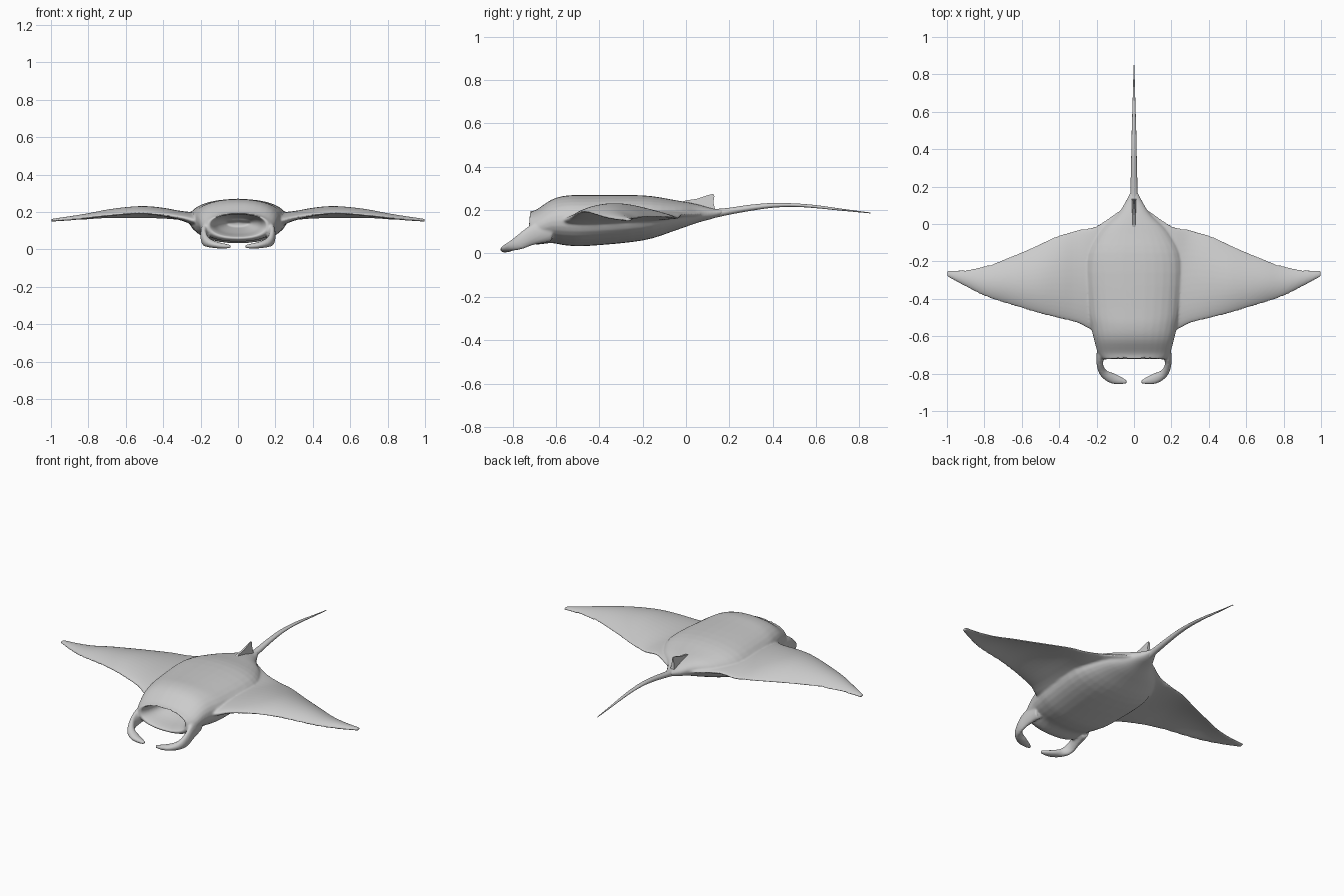
import bpy, bmesh, math
from mathutils import Vector

if "Cube" in bpy.data.objects:
    bpy.data.objects.remove(bpy.data.objects["Cube"])


def smooth_rows(rows, n):
    """Catmull-Rom interpolation of tuples of numbers."""
    out = []
    for i in range(len(rows) - 1):
        p0, p1, p2, p3 = (rows[max(0, min(len(rows) - 1, i + k))] for k in (-1, 0, 1, 2))
        for j in range(n):
            t = j / n
            out.append(tuple(0.5 * (2 * b + (c - a) * t + (2 * a - 5 * b + 4 * c - d) * t * t
                                    + (3 * b - a - 3 * c + d) * t ** 3)
                             for a, b, c, d in zip(p0, p1, p2, p3)))
    out.append(tuple(rows[-1]))
    return out


def loft(bm, rings):
    loops = [[bm.verts.new(p) for p in r] for r in rings]
    for a, b in zip(loops, loops[1:]):
        for i in range(len(a)):
            j = (i + 1) % len(a)
            bm.faces.new((a[i], a[j], b[j], b[i]))
    bm.faces.new(loops[0][::-1])
    bm.faces.new(loops[-1])


def tube(bm, rows, n=4, sides=32, power=1.0, fixed=False):
    """Rows are x, y, z, half width, half height."""
    rows = smooth_rows(rows, n)
    rings = []
    for i, (x, y, z, w, h) in enumerate(rows):
        a, b = rows[max(0, i - 1)], rows[min(len(rows) - 1, i + 1)]
        t = Vector((0, 1, 0)) if fixed else Vector((b[0] - a[0], b[1] - a[1], 0)).normalized()
        side = Vector((t.y, -t.x, 0))
        ring = []
        for k in range(sides):
            u = 2 * math.pi * k / sides
            c, s = math.cos(u), math.sin(u)
            c = math.copysign(abs(c) ** power, c)
            s = math.copysign(abs(s) ** power, s)
            ring.append(Vector((x, y, z)) + side * (w * c) + Vector((0, 0, h * s)))
        rings.append(ring)
    loft(bm, rings)


def finish(bm, name):
    bmesh.ops.recalc_face_normals(bm, faces=bm.faces)
    me = bpy.data.meshes.new(name)
    bm.to_mesh(me)
    bm.free()
    ob = bpy.data.objects.new(name, me)
    bpy.context.collection.objects.link(ob)
    for p in me.polygons:
        p.use_smooth = True
    return ob


body = bmesh.new()

# central body, starting inside the mouth and folding back over the lips
tube(body, [(0, -.52, .14, .06, .02), (0, -.62, .135, .11, .048), (0, -.70, .13, .138, .058),
            (0, -.725, .126, .16, .066), (0, -.69, .122, .193, .08), (0, -.62, .148, .213, .10),
            (0, -.55, .152, .23, .115), (0, -.45, .152, .25, .117), (0, -.2, .164, .26, .104),
            (0, -.05, .176, .19, .07), (0, .05, .184, .09, .043), (0, .12, .184, .045, .024),
            (0, .17, .192, .02, .012)], power=.9, fixed=True)

# wings: x, leading y, trailing y, leading z, trailing z, camber, half thickness
half = [(.2, -.57, -.01, .15, .18, .0, .038), (.3, -.53, -.03, .17, .165, .012, .027),
        (.4, -.505, -.06, .185, .167, .025, .022), (.5, -.48, -.105, .193, .168, .033, .018),
        (.6, -.45, -.15, .19, .168, .03, .017), (.7, -.42, -.19, .18, .167, .025, .015),
        (.8, -.385, -.225, .17, .162, .015, .013), (.9, -.335, -.243, .16, .158, .008, .011),
        (1.0, -.28, -.248, .156, .156, 0, .008)]
rows = [(-r[0],) + r[1:] for r in reversed(half)]
rows += [(0, -.55, .1, .165, .18, 0, .04)] + half
rings = []
for x, y0, y1, z0, z1, cam, th in smooth_rows(rows, 4):
    ring = []
    for k in range(40):
        u = 2 * math.pi * k / 40
        t = .5 - .5 * math.cos(u)
        fat = math.sin(u) * (1.15 - .45 * t)
        ring.append((x, y0 + (y1 - y0) * t, z0 + (z1 - z0) * t + cam * 4 * t * (1 - t) + th * fat))
    rings.append(ring)
loft(body, rings)

# curled head fins
for s in (-1, 1):
    tube(body, [(s * .165, -.62, .105, .03, .05), (s * .178, -.70, .09, .022, .05),
                (s * .182, -.755, .062, .017, .042), (s * .16, -.80, .038, .022, .026),
                (s * .115, -.825, .024, .028, .018), (s * .07, -.838, .018, .02, .013),
                (s * .038, -.845, .016, .008, .008)])

# fuse the overlapping shells into one soft skin
ob = finish(body, "body_and_wings")
m = ob.modifiers.new("fuse", 'REMESH')
m.mode = 'VOXEL'
m.voxel_size = .006
m.use_smooth_shade = True
m = ob.modifiers.new("soften", 'SMOOTH')
m.factor = .5
m.iterations = 6

# tail
bm = bmesh.new()
tube(bm, [(0, .06, .18, .035, .03), (0, .14, .186, .022, .02), (0, .2, .195, .019, .016),
          (0, .3, .211, .016, .014), (0, .4, .222, .014, .011), (0, .5, .223, .012, .008),
          (0, .6, .216, .009, .007), (0, .7, .204, .006, .005), (0, .85, .187, .002, .002)], sides=16)
finish(bm, "tail")

# small dorsal fin, thick at the base and thin at the tip
prof = [(-.06, .225), (0, .245), (.05, .252), (.10, .269), (.125, .275), (.131, .265),
        (.126, .235), (.138, .19), (0, .19)]
bm = bmesh.new()
loft(bm, [[(s * (.002 + .14 * (.277 - z)), y, z) for y, z in prof] for s in (-1, 1)])
fin = finish(bm, "dorsal_fin")
bpy.context.view_layer.objects.active = fin
fin.select_set(True)
bpy.ops.object.shade_smooth_by_angle(angle=math.radians(40))
